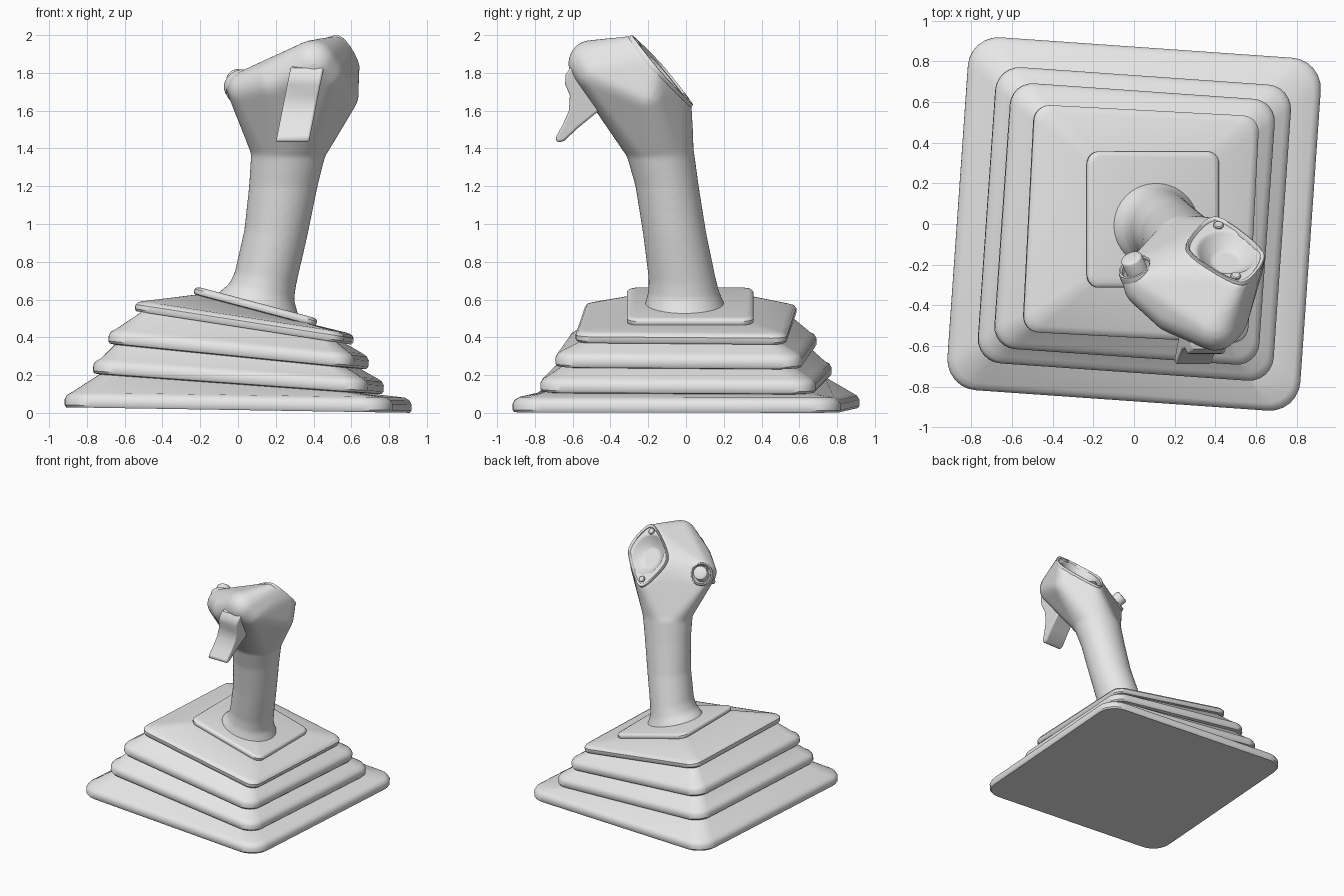
import bpy, bmesh, math
from mathutils import Vector, Matrix

if "Cube" in bpy.data.objects:
    bpy.data.objects.remove(bpy.data.objects["Cube"])

grey = bpy.data.materials.new("plain_grey")
grey.diffuse_color = (0.8, 0.8, 0.8, 1)
grey.use_nodes = True
grey.node_tree.nodes["Principled BSDF"].inputs["Base Color"].default_value = grey.diffuse_color


def finish(name, bm, angle=40):
    bmesh.ops.recalc_face_normals(bm, faces=bm.faces)
    me = bpy.data.meshes.new(name)
    bm.to_mesh(me)
    bm.free()
    ob = bpy.data.objects.new(name, me)
    bpy.context.collection.objects.link(ob)
    me.materials.append(grey)
    me.shade_smooth()
    me.set_sharp_from_angle(angle=math.radians(angle))
    return ob


def loft(bm, rings, start=True, end=True):
    vs = [[bm.verts.new(p) for p in r] for r in rings]
    n = len(vs[0])
    for a, b in zip(vs, vs[1:]):
        for i in range(n):
            bm.faces.new((a[i], a[(i + 1) % n], b[(i + 1) % n], b[i]))
    if start:
        bm.faces.new(vs[0][::-1])
    if end:
        bm.faces.new(vs[-1])


def rounded_square(h, r, n=6):
    pts = []
    for k in range(4):
        c = math.pi / 4 + k * math.pi / 2
        cx, cy = (h - r) * math.copysign(1, math.cos(c)), (h - r) * math.copysign(1, math.sin(c))
        for i in range(n + 1):
            a = k * math.pi / 2 + i / n * math.pi / 2
            pts.append((cx + r * math.cos(a), cy + r * math.sin(a)))
    return pts


def tilted_ring(layer, inset, up):
    cx, cy, z, half, slope, rot, rad = layer
    m = (Matrix.Translation((cx, cy, z)) @ Matrix.Rotation(math.atan(slope), 4, 'Y')
         @ Matrix.Rotation(math.radians(rot), 4, 'Z'))
    return [m @ Vector((x, y, up)) for x, y in rounded_square(half - inset, max(rad - inset * .5, .02))]


# Bellows: one loft through four progressively tilted lips (cx, cy, z, half, slope, yaw, radius)
layers = [(0, 0, .015, .87, .016, -4, .15),
          (0, 0, .155, .73, .072, -4, .12),
          (0, 0, .30, .655, .10, -4, .11),
          (.03, 0, .45, .56, .155, -3, .08)]
plate = (.088, .022, .545, .335, .265, 0, .06)
rings = []
for i, L in enumerate(layers):
    lip = [(.008, 0), (0, .012), (0, .045), (.012, .066), (.035, .08)]
    if i:
        lip = [(.035, -.004)] + lip
    if i == 3:
        lip = [(.035, 0), (.008, 0), (0, .012), (0, .035), (.012, .05), (.035, .058)]
    rings += [tilted_ring(L, a, b) for a, b in lip]
rings.append(tilted_ring(plate, .03, .005))
bm = bmesh.new()
loft(bm, rings)
finish("bellows", bm, 35)

# Plate at the foot of the stick
bm = bmesh.new()
loft(bm, [tilted_ring(plate, a, b) for a, b in
          [(.02, -.004), (.004, .002), (0, .012), (0, .026), (.008, .036), (.025, .041)]])
finish("stick_plate", bm)


# Local frames of the angled face and of the thumb button
def frame(c, n):
    n = Vector(n).normalized()
    u = (Vector((1, 0, 0)) - n * n.x).normalized()
    v = u.cross(n)
    return Matrix.Translation(c) @ Matrix((u, v, n)).transposed().to_4x4()


face = frame((.44, -.13, 1.81), (.08, .76, .64))
boss = frame((.01, -.22, 1.74), (-.35, .75, .55))


def circle(r, n=32):
    return [(r * math.cos(2 * math.pi * i / n), r * math.sin(2 * math.pi * i / n)) for i in range(n)]


# Outline of the angled face: a diamond with its corners cut round
diamond = [(.10, .295), (-.225, .02), (-.05, -.30), (.235, .01)]
for cut in (.17, .25, .25):
    nxt = []
    for i, p in enumerate(diamond):
        q = diamond[(i + 1) % len(diamond)]
        for t in (cut, 1 - cut):
            nxt.append((p[0] + (q[0] - p[0]) * t, p[1] + (q[1] - p[1]) * t))
    diamond = nxt

# Stick: cx, cy, z, half x, half y, slope
stick = [(.105, -.005, .55, .225, .22, .265), (.11, -.008, .59, .205, .205, .265),
         (.125, -.012, .64, .172, .188, .25), (.145, -.02, .71, .163, .178, .2),
         (.20, -.06, .95, .167, .168, .1), (.24, -.10, 1.2, .182, .168, 0),
         (.27, -.14, 1.39, .20, .182, 0)]
bm = bmesh.new()
srings = []
for cx, cy, z, hx, hy, s in stick:
    srings.append([Vector((cx + hx * x, cy + hy * y, z - hx * x * s)) for x, y in circle(1)])
loft(bm, srings)

# Head: hull around a few balls, the angled face and the button seat
balls = [(.05, -.31, 1.71, .10), (.20, -.42, 1.75, .12), (.40, -.50, 1.85, .125),
         (.45, -.47, 1.80, .11), (.54, -.20, 1.68, .10)]
pts = [p - Vector((0, 0, .02)) for p in srings[-1]]
pts += [face @ Vector((x, y, 0)) for x, y in diamond]
pts += [boss @ Vector((x, y, 0)) for x, y in circle(.082)]
for x, y, z, r in balls:
    for j in range(1, 12):
        a = math.pi * j / 12
        pts += [Vector((x + p, y + q, z + r * math.cos(a))) for p, q in circle(r * math.sin(a), 20)]
hull = bmesh.new()
for p in pts:
    hull.verts.new(p)
bmesh.ops.convex_hull(hull, input=hull.verts)
bmesh.ops.delete(hull, geom=[v for v in hull.verts if not v.link_faces], context='VERTS')
bmesh.ops.recalc_face_normals(hull, faces=hull.faces)
tmp = bpy.data.meshes.new("hull")
hull.to_mesh(tmp)
hull.free()
bm.from_mesh(tmp)
bpy.data.meshes.remove(tmp)
grip = finish("grip", bm)

# Fuse and soften the grip
rm = grip.modifiers.new("fuse", 'REMESH')
rm.mode = 'VOXEL'
rm.voxel_size = .012
sm = grip.modifiers.new("soften", 'SMOOTH')
sm.factor = .5
sm.iterations = 12
dg = bpy.context.evaluated_depsgraph_get()
me = bpy.data.meshes.new_from_object(grip.evaluated_get(dg))
grip.modifiers.clear()
grip.data = me


# Press the dish and the button socket into the grip
def dent(m, cx, cy, ru, rv, depth, steep):
    inv = m.inverted()
    n = m.to_3x3() @ Vector((0, 0, 1))
    for v in me.vertices:
        p = inv @ v.co
        r2 = ((p.x - cx) / ru) ** 2 + ((p.y - cy) / rv) ** 2
        if r2 < 1 and abs(p.z) < .05:
            v.co -= n * depth * min(1, (1 - r2) * steep)


dent(face, .02, .01, .15, .165, .07, 1.3)
dent(boss, 0, 0, .076, .076, .05, 3)
me.materials.clear()
me.materials.append(grey)
me.shade_smooth()
me.set_sharp_from_angle(angle=math.radians(60))


# Rims, button and studs: outline stacks in a local frame
def stack(name, m, outline, steps, start=False, end=False, at=(0, 0)):
    b = bmesh.new()
    loft(b, [[m @ Vector((at[0] + x * s, at[1] + y * s, w)) for x, y in outline] for s, w in steps],
         start, end)
    finish(name, b)


stack("face_rim", face, diamond, [(.97, -.035), (1.0, -.012), (1.005, 0), (.985, .01),
                                  (.95, .011), (.91, .006), (.88, -.012)])
stack("button_collar", boss, circle(1), [(.092, -.04), (.09, .0), (.086, .012), (.078, .014),
                                         (.072, .008), (.07, -.05)])
stack("thumb_button", boss, circle(1), [(.054, -.06), (.054, .062), (.05, .069), (.044, .072)],
      True, True)
for i, at in enumerate([(-.025, -.185), (.06, .195)]):
    stack("face_stud_%d" % (i + 1), face, circle(1, 20), [(.025, -.03), (.025, .008), (.02, .013)],
          True, True, at)

# Trigger: side profile swept across x, leaning sideways with height
profile = [(-.58, 1.835), (-.615, 1.825), (-.637, 1.79), (-.64, 1.74), (-.615, 1.68), (-.62, 1.60),
           (-.655, 1.52), (-.692, 1.455), (-.682, 1.43), (-.645, 1.44), (-.57, 1.51), (-.46, 1.60),
           (-.45, 1.76)]
bm = bmesh.new()
loft(bm, [[Vector((.325 + (z - 1.62) * .2 + dx, y, z)) for y, z in profile] for dx in (-.088, .088)])
trig = finish("trigger", bm)
bv = trig.modifiers.new("soft_edges", 'BEVEL')
bv.width = .012
bv.segments = 3
bv.limit_method = 'ANGLE'
bv.angle_limit = math.radians(50)
